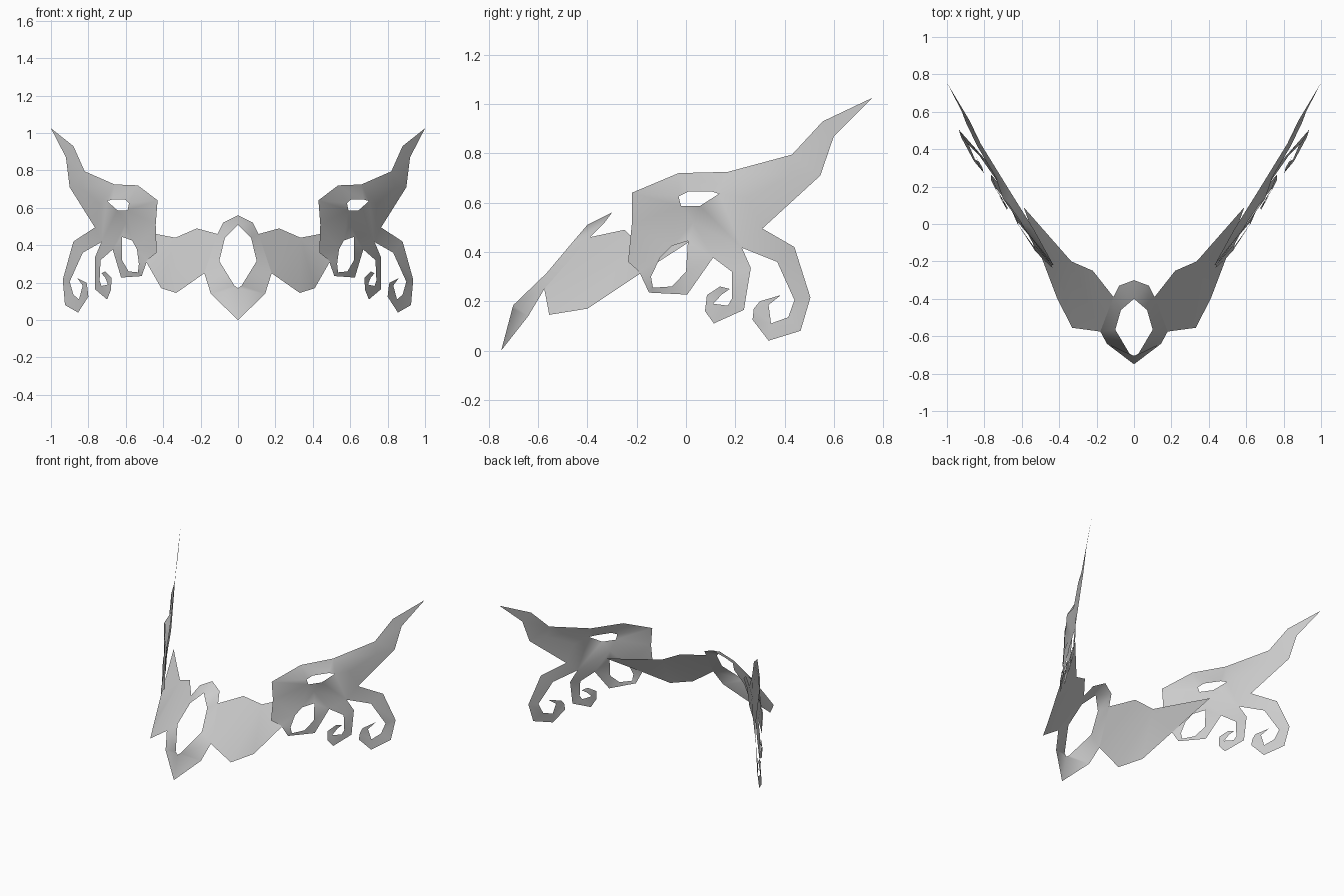
import bpy
import bmesh
from mathutils import Vector
from mathutils.geometry import delaunay_2d_cdt

default_cube = bpy.data.objects.get("Cube")
if default_cube:
    bpy.data.objects.remove(default_cube, do_unlink=True)

# Single plain grey metal
grey = bpy.data.materials.new("plain_grey")
grey.use_nodes = True
grey.diffuse_color = (0.6, 0.6, 0.6, 1)
for node in grey.node_tree.nodes:
    if node.type == "BSDF_PRINCIPLED":
        node.inputs["Base Color"].default_value = grey.diffuse_color


def is_inside(point, loops):
    """Even-odd test of a flat point against the outline and its holes."""
    inside = False
    for loop in loops:
        for a, b in zip(loop, loop[1:] + loop[:1]):
            if (a.y > point.y) != (b.y > point.y):
                cross = a.x + (point.y - a.y) * (b.x - a.x) / (b.y - a.y)
                inside ^= point.x < cross
    return inside


def sheet(name, outline, holes=(), ridge=(), axes=(0, 2)):
    """Fill an outline with holes into a curved sheet, mirrored left to right."""
    points, edges, loops = [], [], []
    u, v = axes

    def flatten(p):
        return Vector((p[u], p[v]))

    for loop in (outline, *holes):
        start, count = len(points), len(loop)
        edges += [(start + i, start + (i + 1) % count) for i in range(count)]
        points += loop
        loops.append([flatten(p) for p in loop])
    points += ridge

    result = delaunay_2d_cdt([flatten(p) for p in points], edges, [], 0, 1e-5)
    flat, faces, origins = result[0], result[2], result[3]

    bm = bmesh.new()
    verts = []
    for co, origin in zip(flat, origins):
        if origin:
            place = points[origin[0]]
        else:
            place = min(points, key=lambda p: (flatten(p) - co).length)
        verts.append(bm.verts.new(place))
    for face in faces:
        centre = sum((flat[i] for i in face), Vector((0, 0))) / len(face)
        if is_inside(centre, loops):
            bm.faces.new([verts[i] for i in face]).smooth = True
    bmesh.ops.delete(bm, geom=[w for w in bm.verts if not w.link_faces], context="VERTS")

    mesh = bpy.data.meshes.new(name)
    bm.to_mesh(mesh)
    bm.free()
    mesh.materials.append(grey)
    obj = bpy.data.objects.new(name, mesh)
    bpy.context.collection.objects.link(obj)
    mirror = obj.modifiers.new("left_right", "MIRROR")
    mirror.use_axis[0] = True
    mirror.merge_threshold = 0.001
    return obj


# Pointed ring over the nose
sheet("centre_ring", [
    (0, -.75, 0), (.145, -.64, .14), (.18, -.575, .25), (.11, -.39, .46),
    (.08, -.33, .52), (0, -.3, .56), (0, -.4, .51), (.07, -.46, .44),
    (.1, -.565, .315), (.02, -.7, .185), (0, -.705, .17),
])

# Wing reaching back from the ring to behind the side plate
sheet("wing_band", [
    (.18, -.575, .25), (.33, -.555, .145), (.41, -.4, .17), (.49, -.19, .31),
    (.59, .09, .49), (.335, -.2, .44), (.22, -.25, .49), (.11, -.39, .46),
])

# Side plate outline: crown and horn, rear curl, middle curl, front loop
crown_and_horn = [
    (.44, -.22, .51), (.43, -.22, .64), (.535, -.03, .72), (.66, .17, .725),
    (.82, .43, .795), (.88, .555, .93), (1, .755, 1.025), (.92, .6, .87),
    (.9, .545, .71), (.765, .31, .495),
]
rear_curl = [
    (.88, .44, .42), (.937, .505, .215), (.925, .465, .08), (.855, .335, .04),
    (.8, .27, .125), (.805, .275, .17), (.81, .3, .2), (.86, .385, .225),
    (.83, .335, .185), (.85, .345, .11), (.88, .415, .135), (.9, .44, .205),
    (.83, .37, .36), (.73, .227, .417),
]
middle_curl = [
    (.765, .263, .335), (.765, .235, .165), (.7, .113, .11), (.68, .077, .16),
    (.675, .085, .225), (.71, .138, .26), (.73, .178, .25), (.71, .146, .228),
    (.695, .11, .19), (.73, .17, .182), (.74, .186, .21), (.735, .186, .32),
    (.67, .11, .377),
]
front_loop = [
    (.625, .005, .227), (.515, -.15, .235), (.485, -.19, .32), (.435, -.235, .36),
]

# Openings in the side plate
eye_opening = [
    (.583, -.03, .625), (.605, .01, .645), (.67, .105, .645),
    (.7, .134, .636), (.645, .057, .587), (.59, -.02, .587),
]
loop_opening = [
    (.62, .008, .445), (.62, 0, .32), (.585, -.057, .26), (.535, -.134, .255),
    (.53, -.142, .3), (.54, -.105, .377), (.565, -.057, .425),
]
ridge = [(.6, .03, .52), (.74, .25, .62), (.84, .42, .71)]

sheet("side_plate", crown_and_horn + rear_curl + middle_curl + front_loop,
      holes=(eye_opening, loop_opening), ridge=ridge, axes=(1, 2))
